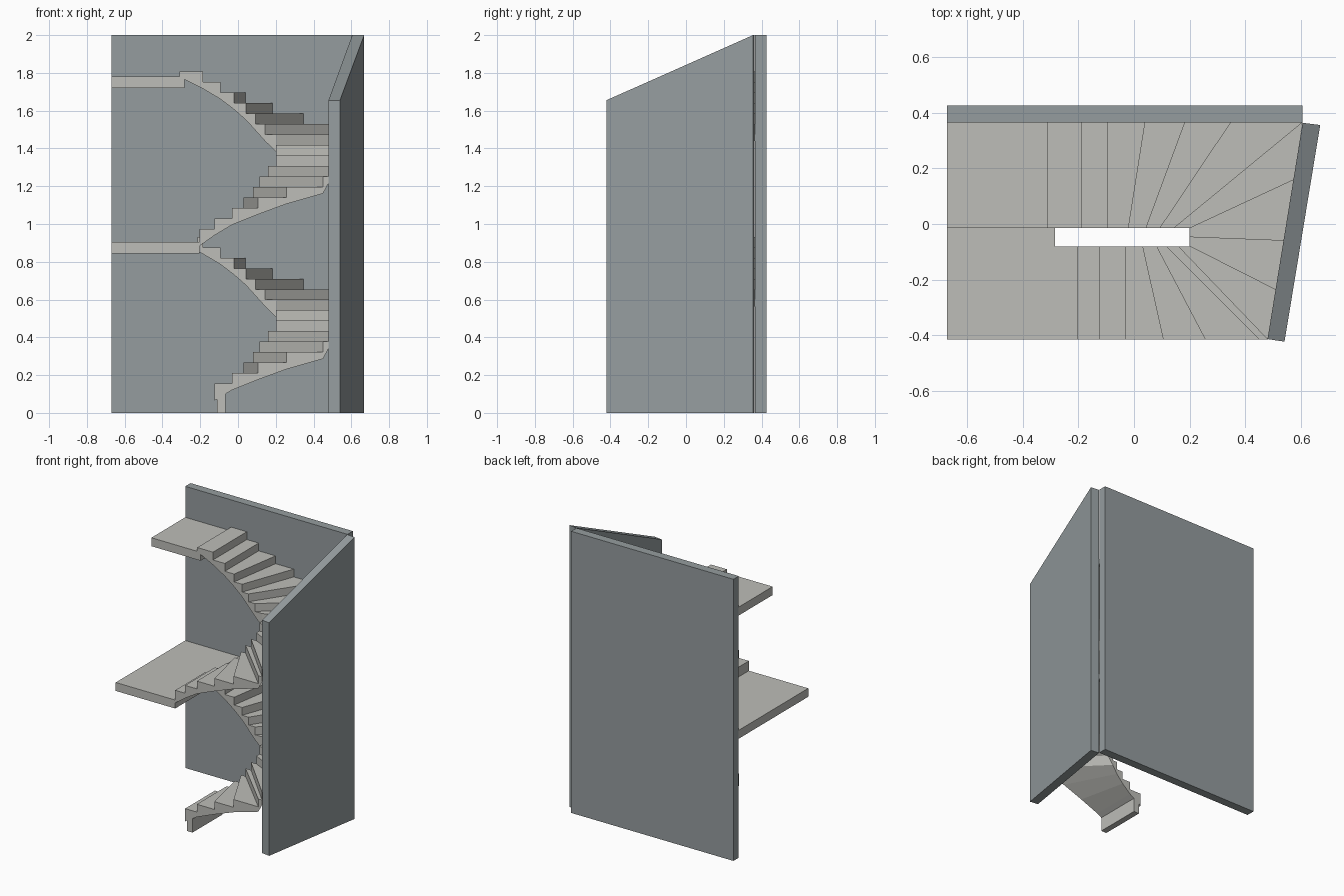
import bpy, bmesh

cube = bpy.data.objects.get("Cube")
if cube:
    bpy.data.objects.remove(cube, do_unlink=True)


def material(name, rgb):
    m = bpy.data.materials.new(name)
    m.use_nodes = True
    m.diffuse_color = (*rgb, 1)
    m.node_tree.nodes["Principled BSDF"].inputs["Base Color"].default_value = (*rgb, 1)
    return m


WALL = material("blue grey wall", (0.30, 0.335, 0.345))
STAIR = material("pale stone", (0.51, 0.51, 0.48))


def finish(name, bm, mat):
    bmesh.ops.remove_doubles(bm, verts=bm.verts, dist=1e-5)
    bmesh.ops.recalc_face_normals(bm, faces=bm.faces)
    mesh = bpy.data.meshes.new(name)
    bm.to_mesh(mesh)
    bm.free()
    mesh.materials.append(mat)
    ob = bpy.data.objects.new(name, mesh)
    bpy.context.collection.objects.link(ob)
    return ob


def prism(name, outline, z0, tops, mat):
    """Vertical prism over a plan outline; tops is one height or one per corner."""
    if not isinstance(tops, (list, tuple)):
        tops = [tops] * len(outline)
    bm = bmesh.new()
    lo = [bm.verts.new((x, y, z0)) for x, y in outline]
    hi = [bm.verts.new((x, y, t)) for (x, y), t in zip(outline, tops)]
    bm.faces.new(lo[::-1])
    bm.faces.new(hi)
    n = len(outline)
    for i in range(n):
        j = (i + 1) % n
        bm.faces.new((lo[i], lo[j], hi[j], hi[i]))
    return finish(name, bm, mat)


def rect(x0, x1, y0, y1):
    return [(x0, y0), (x1, y0), (x1, y1), (x0, y1)]


# Plan layout of the stair
FRONT, BACK = -0.415, 0.365      # outer edges
IN_F, IN_B = -0.08, -0.015       # edges of the narrow stair well
RISE, FIRST, STOREY, SLAB = 0.0555, 0.155, 0.875, 0.035

# Riser lines in plan, from inner edge to outer edge, climbing order
front_x = [(-0.203, -0.203), (-0.125, -0.125), (-0.033, -0.033), (0.03, 0.105),
           (0.08, 0.256), (0.115, 0.45), (0.158, 0.48)]
turn = [((0.2, IN_F), (0.51, -0.237)), ((0.2, -0.047), (0.537, -0.06)),
        ((0.2, IN_B), (0.572, 0.158))]
back_x = [(0.143, 0.605), (0.093, 0.348), (0.043, 0.183), (-0.02, 0.04),
          (-0.093, -0.093), (-0.186, -0.186)]
LINES = ([((a, IN_F), (b, FRONT)) for a, b in front_x] + turn +
         [((a, IN_B), (b, BACK)) for a, b in back_x])


def flight(name, start, base, end_x):
    """Winding flight with stepped top and sloping underside."""
    lines = LINES[start:] + [((end_x, IN_B), (end_x, BACK))]
    bm = bmesh.new()

    def face(pts):
        bm.faces.new([bm.verts.new(p) for p in pts])

    def tread(k):
        return base + FIRST + RISE * (k + start - 1)

    def under(k):
        z = tread(k - 1) - SLAB
        if k == len(lines) - 1:      # short last run
            z = tread(k - 2) - SLAB + 0.5 * abs(end_x + 0.186)
        return z

    for k in range(len(lines) - 1):
        (a, b), (c, d) = lines[k], lines[k + 1]
        t, t0, u0, u1 = tread(k), tread(k - 1), under(k), under(k + 1)
        face([(*a, t), (*b, t), (*d, t), (*c, t)])            # tread
        face([(*a, u0), (*b, u0), (*d, u1), (*c, u1)])        # underside
        face([(*a, t0), (*b, t0), (*b, t), (*a, t)])          # riser
        for p, q in ((a, c), (b, d)):                         # side strings
            face([(*p, u0), (*q, u1), (*q, t), (*p, t), (*p, t0)])
        if k == 0:
            face([(*a, u0), (*b, u0), (*b, t0), (*a, t0)])
    face([(*c, u1), (*d, u1), (*d, t), (*c, t)])
    return finish(name, bm, STAIR)


# Walls: straight back wall and skewed side wall with a sloping top
prism("back_wall", rect(-0.67, 0.605, 0.365, 0.425), 0, 2.0, WALL)
prism("side_wall", [(0.479, -0.413), (0.54, -0.422), (0.668, 0.355), (0.605, 0.363)],
      0, [1.655, 1.655, 2.0, 2.0], WALL)

# Stair flights
flight("lower_flight", 1, 0, -0.215)
flight("upper_flight", 0, STOREY, -0.31)

# Foot under the first step
prism("stair_foot", rect(-0.11, -0.067, FRONT, IN_F), 0, 0.12, STAIR)

# Landings
prism("middle_landing", [(-0.67, FRONT), (-0.203, FRONT), (-0.203, IN_F), (-0.283, IN_F),
                         (-0.283, IN_B), (-0.21, IN_B), (-0.21, BACK), (-0.67, BACK)],
      0.845, 0.905, STAIR)
prism("top_landing", rect(-0.67, -0.283, IN_B, BACK), 1.72, 1.78, STAIR)
